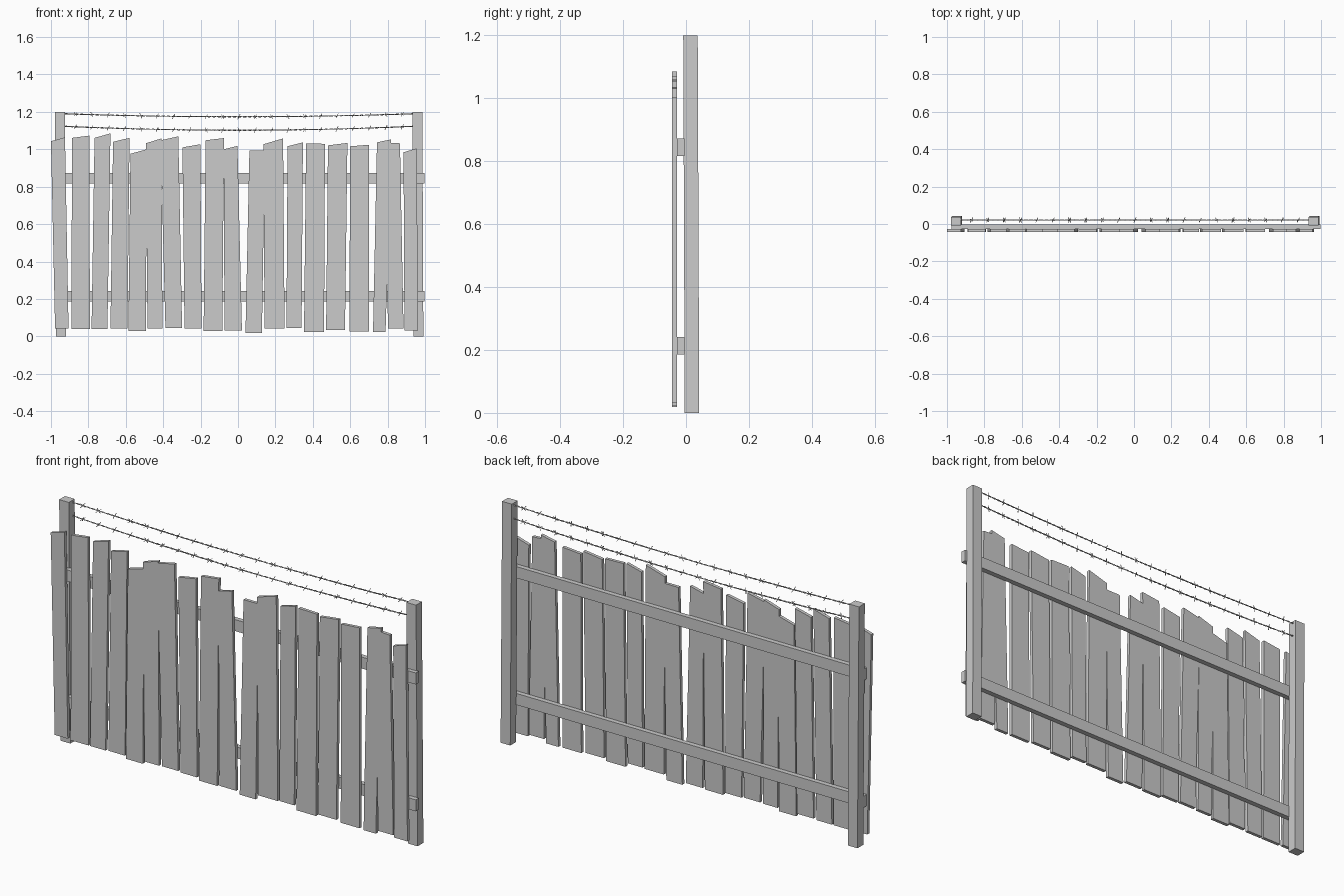
import bpy, math, random
from mathutils import Vector

random.seed(4)


def mesh_object(name, verts, faces):
    me = bpy.data.meshes.new(name)
    me.from_pydata(verts, [], faces)
    ob = bpy.data.objects.new(name, me)
    bpy.context.collection.objects.link(ob)
    return ob


def prism(name, outline, y0, y1, lean=0.0):
    """Extrude an x-z outline (counter-clockwise from the front) from y0 to y1."""
    n = len(outline)
    verts = [(x, y + lean * z, z) for y in (y0, y1) for x, z in outline]
    faces = [tuple(range(n)), tuple(range(2 * n - 1, n - 1, -1))]
    faces += [(i, i + n, (i + 1) % n + n, (i + 1) % n) for i in range(n)]
    return mesh_object(name, verts, faces)


def wire_curve(name, paths, radius):
    cu = bpy.data.curves.new(name, 'CURVE')
    cu.dimensions = '3D'
    cu.bevel_depth = radius
    cu.bevel_resolution = 0
    cu.use_fill_caps = True
    for pts in paths:
        sp = cu.splines.new('POLY')
        sp.points.add(len(pts) - 1)
        for p, co in zip(sp.points, pts):
            p.co = (*co, 1)
    ob = bpy.data.objects.new(name, cu)
    bpy.context.collection.objects.link(ob)
    return ob


# Posts, leaning very slightly
for name, x0, x1 in (("left_post", -0.973, -0.92), ("right_post", 0.938, 0.991)):
    prism(name, [(x0, 0), (x1, 0), (x1 - 0.005, 1.2), (x0 - 0.005, 1.2)],
          -0.004, 0.042, -0.004)

# Horizontal rails
for name, z in (("lower_rail", 0.185), ("upper_rail", 0.816)):
    prism(name, [(-0.975, z), (0.998, z), (0.998, z + 0.057), (-0.975, z + 0.057)],
          -0.028, -0.004)

# Planks: bottom left x, bottom right x, bottom z, top left x, z, top right x, z
planks = [
    (-.978, -.906, .043, -1.0, 1.043, -.925, 1.064),
    (-.890, -.792, .040, -.888, 1.061, -.794, 1.073),
    (-.783, -.698, .040, -.767, 1.061, -.682, 1.085),
    (-.682, -.591, .043, -.668, 1.040, -.580, 1.061),
    (-.586, -.493, .029, -.575, .976, -.487, 1.000),
    (-.484, -.404, .043, -.493, 1.032, -.409, 1.058),
    (-.388, -.299, .045, -.414, 1.048, -.319, 1.069),
    (-.286, -.195, .041, -.297, 1.010, -.201, 1.027),
    (-.184, -.084, .028, -.173, 1.048, -.075, 1.060),
    (-.072, .021, .032, -.077, 1.000, -.003, 1.018),
    (.040, .128, .018, .061, .994, .143, .994),
    (.142, .249, .042, .136, 1.027, .241, 1.058),
    (.259, .340, .045, .265, 1.016, .347, 1.037),
    (.353, .460, .024, .364, 1.032, .465, 1.029),
    (.471, .572, .035, .481, 1.021, .585, 1.034),
    (.596, .700, .027, .599, 1.016, .700, 1.024),
    (.722, .789, .024, .743, 1.037, .819, 1.053),
    (.802, .885, .042, .785, 1.036, .866, 1.032),
    (.890, .963, .032, .885, .984, .955, 1.005),
]
for i, (bl, br, bz, tl, tlz, tr, trz) in enumerate(planks, 1):
    prism(f"plank_{i:02d}", [(bl, bz), (br, bz), (tr, trz), (tl, tlz)],
          -0.044, -0.028)

# Two sagging strands of barbed wire, each a twisted pair with crossed barbs
XL, XR, Y = -0.93, 0.94, 0.021
for name, z_end, sag in (("upper_wire", 1.19, 0.016), ("lower_wire", 1.123, 0.021)):
    def on_wire(t):
        return Vector((XL + (XR - XL) * t, Y, z_end - sag * 4 * t * (1 - t)))

    strands = []
    for phase in (0, math.pi):
        strands.append([on_wire(k / 240) + 0.0018 * Vector(
            (0, math.cos(k * 0.9 + phase), math.sin(k * 0.9 + phase)))
            for k in range(241)])
    wire_curve(name, strands, 0.0018)

    barbs = []
    for k in range(21):
        c = on_wire((k + 0.7) / 21.4)
        a = random.uniform(0, math.pi)
        for s in (0, 1):
            b = a + s * math.pi / 2
            d = Vector((0.006 * (1 - 2 * s), math.cos(b) * 0.014, math.sin(b) * 0.014))
            barbs.append([c - d, c + d])
    wire_curve(name + "_barbs", barbs, 0.0016)
